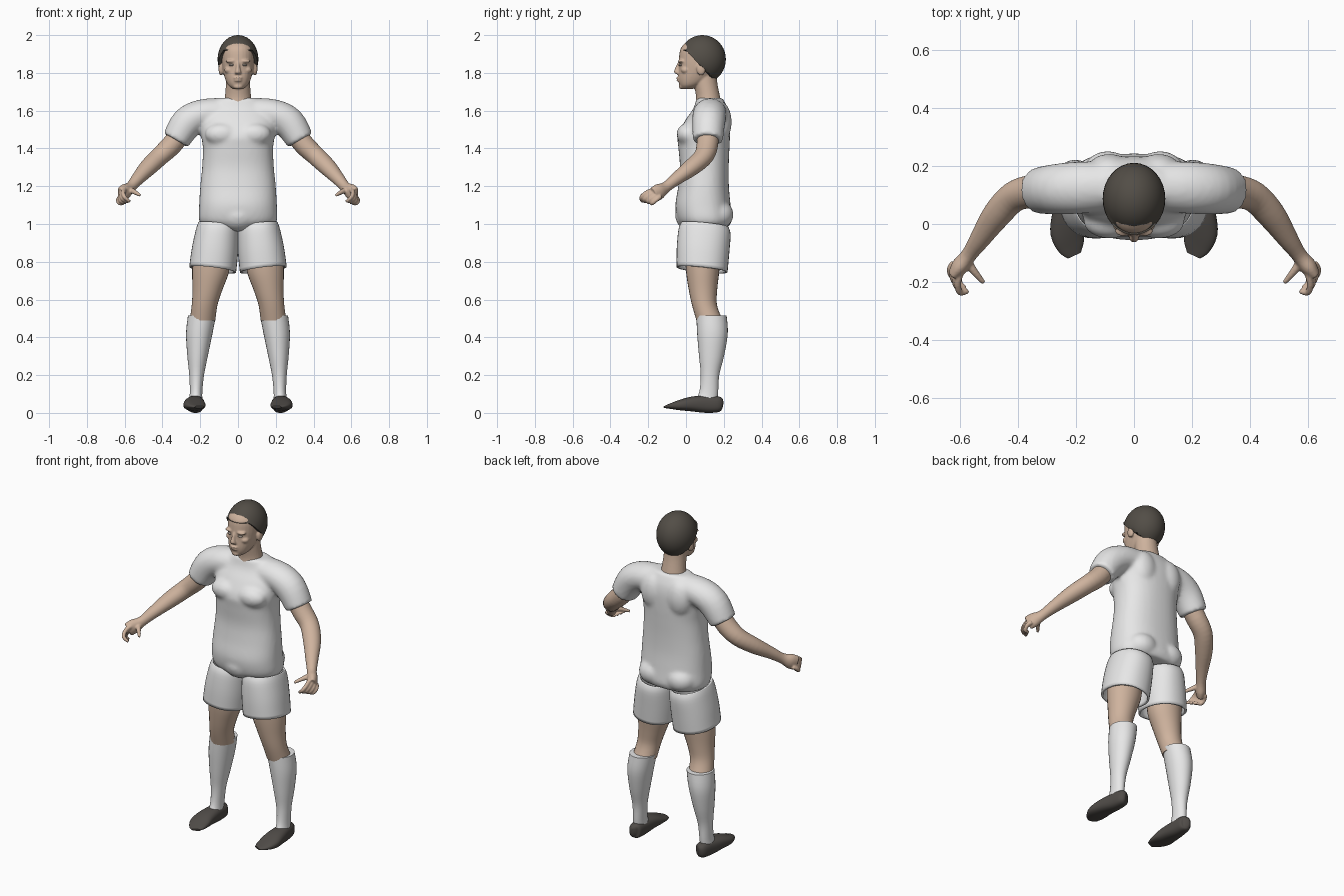
import bpy, bmesh, math
from mathutils import Vector, Matrix

cube = bpy.data.objects.get("Cube")
if cube:
    bpy.data.objects.remove(cube, do_unlink=True)

BOTH = (1, -1)


def material(name, rgb):
    m = bpy.data.materials.new(name)
    m.use_nodes = True
    m.diffuse_color = (*rgb, 1)
    bsdf = m.node_tree.nodes["Principled BSDF"]
    bsdf.inputs["Base Color"].default_value = (*rgb, 1)
    bsdf.inputs["Roughness"].default_value = 0.8
    return m


white = material("white cloth", (0.8, 0.8, 0.8))
skin = material("skin", (0.62, 0.45, 0.34))
dark_hair = material("dark hair", (0.085, 0.075, 0.062))
leather = material("dark leather", (0.08, 0.072, 0.065))
eye_white = material("eye", (0.5, 0.43, 0.37))


def resample(keys, steps=4):
    """Smooth curve through every key (position and radii together)."""
    out = []
    for i in range(len(keys) - 1):
        p0, p1 = keys[max(i - 1, 0)], keys[i]
        p2, p3 = keys[i + 1], keys[min(i + 2, len(keys) - 1)]
        for s in range(steps):
            t = s / steps
            out.append([b + 0.5 * t * (c - a + t * (2 * a - 5 * b + 4 * c - d
                        + t * (3 * (b - c) + d - a)))
                        for a, b, c, d in zip(p0, p1, p2, p3)])
    return out + [list(keys[-1])]


def loft(bm, keys, sides=(1,), sweep=False, caps=True, power=2.0, n=28):
    """Skin ellipses (x, y, z, rx, ry): level rings, or square to the path if sweep."""
    rows = resample(keys)
    for s in sides:
        rings = []
        for i, (x, y, z, rx, ry) in enumerate(rows):
            u, v = Vector((1, 0, 0)), Vector((0, 1, 0))
            if sweep:
                a, b = rows[max(i - 1, 0)], rows[min(i + 1, len(rows) - 1)]
                t = (Vector(b[:3]) - Vector(a[:3])).normalized()
                u = t.cross(Vector((0, 0, 1))).normalized()
                v = u.cross(t)
            ring = []
            for k in range(n):
                a = math.tau * k / n
                c, d = math.cos(a), math.sin(a)
                c = math.copysign(abs(c) ** (2 / power), c)
                d = math.copysign(abs(d) ** (2 / power), d)
                p = Vector((x, y, z)) + u * rx * c + v * ry * d
                ring.append(bm.verts.new((p.x * s, p.y, p.z)))
            rings.append(ring)
        for r, q in zip(rings, rings[1:]):
            for k in range(n):
                j = (k + 1) % n
                bm.faces.new((r[k], r[j], q[j], q[k]))
        if caps:
            bm.faces.new(rings[0])
            bm.faces.new(rings[-1])


def ball(bm, c, r, sides=(1,)):
    for s in sides:
        mat = Matrix.Translation((c[0] * s, c[1], c[2])) @ Matrix.Diagonal((*r, 1))
        bmesh.ops.create_uvsphere(bm, u_segments=32, v_segments=20, radius=1, matrix=mat)


def finish(bm, name, mat, voxel=0, smooth=0, thick=0):
    bmesh.ops.recalc_face_normals(bm, faces=bm.faces)
    me = bpy.data.meshes.new(name)
    bm.to_mesh(me)
    bm.free()
    me.materials.append(mat)
    ob = bpy.data.objects.new(name, me)
    bpy.context.collection.objects.link(ob)
    bpy.ops.object.select_all(action="DESELECT")
    ob.select_set(True)
    bpy.context.view_layer.objects.active = ob
    bpy.ops.object.shade_smooth_by_angle(angle=math.radians(40))
    if thick:
        m = ob.modifiers.new("hem", "SOLIDIFY")
        m.thickness, m.offset = thick, -1
    if voxel:
        m = ob.modifiers.new("fuse", "REMESH")
        m.mode, m.voxel_size, m.use_smooth_shade = "VOXEL", voxel, True
        m = ob.modifiers.new("soften", "SMOOTH")
        m.factor, m.iterations = 0.5, smooth
    return ob


# Shirt: trunk, sleeves and body masses fused together
bm = bmesh.new()
loft(bm, [(0, .105, .985, .18, .12), (0, .1, 1.02, .207, .143), (0, .09, 1.1, .206, .146),
          (0, .093, 1.2, .2, .134), (0, .097, 1.3, .19, .129), (0, .095, 1.4, .186, .135),
          (0, .095, 1.47, .195, .138), (0, .115, 1.55, .2, .118),
          (0, .13, 1.61, .17, .092), (0, .125, 1.668, .108, .068)], power=2.3, n=40)
loft(bm, [(.08, .13, 1.588, .085, .08), (.19, .125, 1.58, .09, .08),
          (.27, .12, 1.535, .087, .085), (.33, .115, 1.443, .08, .074)], BOTH, sweep=True)
ball(bm, (.085, .01, 1.475), (.09, .06, .06), BOTH)     # chest
ball(bm, (.085, .18, 1.54), (.08, .062, .11), BOTH)     # shoulder blades
ball(bm, (.09, .17, 1.05), (.09, .082, .075), BOTH)     # seat
ball(bm, (0, .03, 1.045), (.11, .087, .085))            # belly
finish(bm, "shirt", white, voxel=.011, smooth=6)

# Shorts: two open legs with slanted hems
bm = bmesh.new()
loft(bm, [(.105, .1, 1.0, .105, .125), (.11, .098, .96, .113, .138),
          (.122, .09, .86, .122, .139), (.134, .085, .757, .124, .135)],
     BOTH, caps=False, power=2.2, n=36)
for v in bm.verts:
    v.co.z += .12 * (abs(v.co.x) - .13) - .1 * (v.co.y - .09)
finish(bm, "shorts", white, thick=.012)

# Legs, socks and shoes
bm = bmesh.new()
loft(bm, [(.14, .09, .86, .1, .095), (.145, .088, .75, .098, .088), (.162, .09, .65, .079, .075),
          (.177, .098, .57, .068, .066), (.188, .125, .49, .068, .07)], BOTH)
finish(bm, "legs", skin)

bm = bmesh.new()
loft(bm, [(.191, .135, .515, .074, .08), (.205, .14, .42, .07, .081), (.214, .135, .3, .054, .066),
          (.219, .127, .2, .039, .049), (.222, .12, .11, .033, .05),
          (.224, .105, .06, .036, .06)], BOTH)
finish(bm, "socks", white)

bm = bmesh.new()
loft(bm, [(.215, .19, .045, .012, .022), (.22, .175, .046, .034, .041), (.225, .11, .046, .043, .046),
          (.23, .03, .047, .053, .039), (.23, -.03, .041, .058, .028),
          (.217, -.08, .035, .046, .014), (.205, -.108, .031, .025, .006)],
     BOTH, sweep=True, power=2.5)
finish(bm, "shoes", leather)

# Arms and hands
bm = bmesh.new()
loft(bm, [(.28, .118, 1.51, .055, .055), (.35, .113, 1.42, .057, .055), (.415, .093, 1.358, .053, .05),
          (.475, .03, 1.3, .049, .045), (.53, -.05, 1.24, .036, .034),
          (.568, -.105, 1.196, .027, .029), (.597, -.142, 1.172, .03, .042),
          (.618, -.17, 1.155, .022, .042)], BOTH, sweep=True)
first = [(.598, -.165, 1.182), (.608, -.205, 1.168), (.6, -.236, 1.142), (.572, -.232, 1.118)]
last = [(.62, -.135, 1.145), (.634, -.155, 1.13), (.628, -.178, 1.11), (.602, -.182, 1.108)]
for f in range(4):
    path = [Vector(a).lerp(Vector(b), f / 3) for a, b in zip(first, last)]
    loft(bm, [(*p, r, r) for p, r in zip(path, (.013, .012, .011, .008))], BOTH, sweep=True, n=12)
loft(bm, [(.578, -.125, 1.182, .017, .017), (.55, -.165, 1.17, .013, .013),
          (.518, -.203, 1.152, .008, .008)], BOTH, sweep=True, n=12)
finish(bm, "arms_and_hands", skin, voxel=.005, smooth=3)

# Head and neck with modelled features
bm = bmesh.new()
loft(bm, [(0, .005, 1.714, .026, .026), (0, .022, 1.735, .052, .056), (0, .045, 1.77, .069, .086),
          (0, .07, 1.82, .082, .108), (0, .077, 1.87, .087, .115), (0, .08, 1.93, .085, .108),
          (0, .085, 1.97, .055, .075)], power=2.2)
loft(bm, [(0, .12, 1.6, .085, .075), (0, .117, 1.67, .07, .064),
          (0, .105, 1.74, .064, .062), (0, .1, 1.8, .062, .06)])
loft(bm, [(0, -.03, 1.86, .009, .012), (0, -.043, 1.83, .01, .013),
          (0, -.048, 1.803, .017, .016), (0, -.04, 1.793, .015, .008)], n=16)   # nose
ball(bm, (.036, -.024, 1.862), (.03, .018, .01), BOTH)     # brows
ball(bm, (.045, -.002, 1.815), (.028, .025, .02), BOTH)    # cheeks
ball(bm, (0, -.037, 1.773), (.025, .015, .007))            # upper lip
ball(bm, (0, -.036, 1.76), (.022, .014, .007))             # lower lip
ball(bm, (0, -.02, 1.728), (.026, .018, .015))             # chin
ball(bm, (.09, .08, 1.82), (.013, .024, .034), BOTH)       # ears
finish(bm, "head_and_neck", skin, voxel=.005, smooth=3)

bm = bmesh.new()
ball(bm, (.033, -.027, 1.842), (.014, .012, .007), BOTH)
finish(bm, "eyes", eye_white)

# Hair: cap with a hairline that drops towards the nape
bm = bmesh.new()
ball(bm, (0, .087, 1.872), (.108, .124, .128))
for v in bm.verts:
    hairline = min(1.92, max(1.768, 1.92 - 1.1 * v.co.y))
    v.co.z = max(v.co.z, hairline)
finish(bm, "hair", dark_hair)
